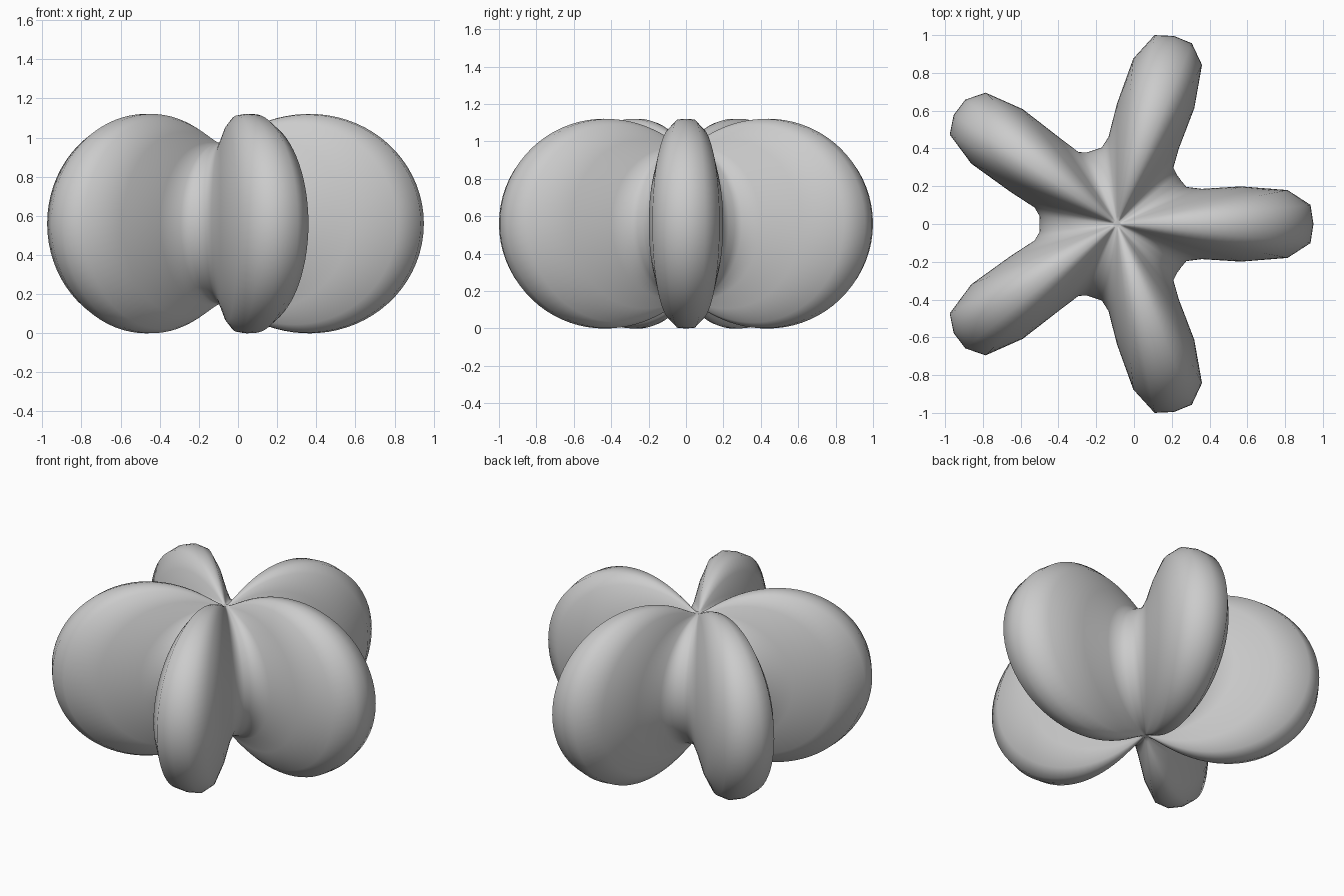
import bpy, bmesh
from math import sin, cos, pi

if "Cube" in bpy.data.objects:
    bpy.data.objects.remove(bpy.data.objects["Cube"])

SEG, RINGS = 64, 64
CORE, REACH = 0.41, 0.63      # core radius and extra length of each lobe
LOBES = 5
CX, CZ = -0.09, 0.56          # centre of the star


def lobe(theta):
    """1 on a lobe's axis, 0 in the valley between lobes."""
    c = ((1 + cos(LOBES * theta)) / 2) ** 1.3
    return c * c * (3 - 2 * c)


# Round core whose radius swells into five lobes around the equator
bm = bmesh.new()
rings = []
for i in range(1, RINGS):
    phi = -pi / 2 + pi * i / RINGS
    ring = []
    for j in range(SEG):
        t = 2 * pi * j / SEG
        r = CORE + REACH * lobe(t) * cos(phi) ** 1.52
        ring.append(bm.verts.new((CX + r * cos(phi) * cos(t),
                                  r * cos(phi) * sin(t),
                                  CZ + r * sin(phi))))
    rings.append(ring)
for a, b in zip(rings, rings[1:]):
    for j in range(SEG):
        k = (j + 1) % SEG
        bm.faces.new((a[j], a[k], b[k], b[j]))

# Small caps at the poles
bm.faces.new(rings[0][::-1])
bm.faces.new(rings[-1])

mesh = bpy.data.meshes.new("five_lobed_star")
bm.to_mesh(mesh)
bm.free()
mesh.shade_smooth()
star = bpy.data.objects.new("five_lobed_star", mesh)
bpy.context.collection.objects.link(star)
